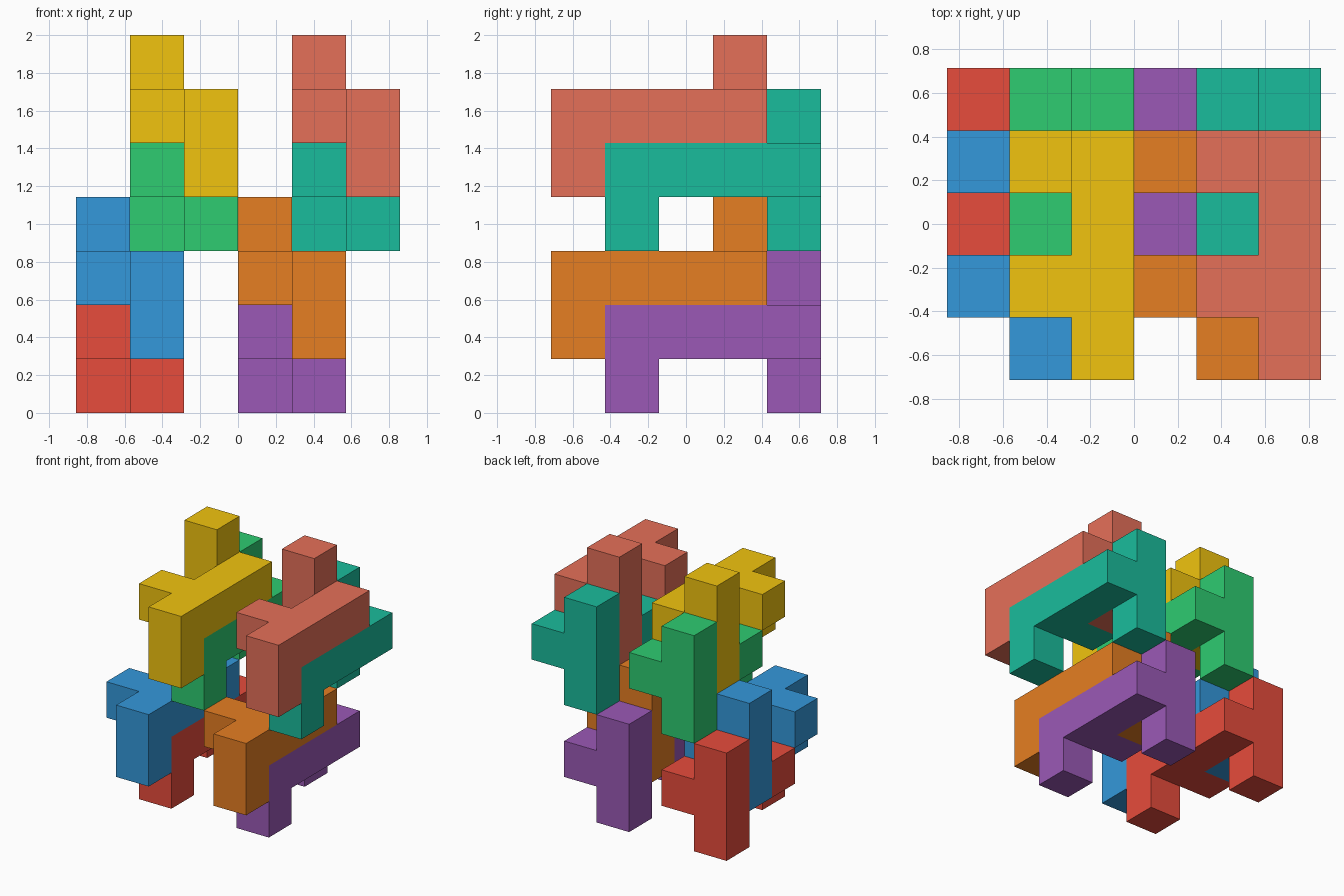
import bpy, bmesh
from mathutils import Vector

if "Cube" in bpy.data.objects:
    bpy.data.objects.remove(bpy.data.objects["Cube"])

U = 2 / 7                                   # edge of one cubic cell
ORIGIN = Vector((-3 * U, -2.5 * U, 0))

# Cells of one interlocking block: long bar, front foot, rear post, side stub
BLOCK = ([(1, j, 1) for j in range(1, 5)] + [(1, 1, 0)]
         + [(0, 4, k) for k in range(3)] + [(0, 2, 1)])


def srgb(hex_code):
    vals = [int(hex_code[i:i + 2], 16) / 255 for i in (0, 2, 4)]
    return [c / 12.92 if c <= 0.04045 else ((c + 0.055) / 1.055) ** 2.4 for c in vals] + [1]


def make_block(name, shift, hex_code):
    bm = bmesh.new()
    cells = set(BLOCK)
    for cell in BLOCK:
        # one face on every side that has no neighbouring cell
        for axis in range(3):
            for side in (0, 1):
                near = list(cell)
                near[axis] += 2 * side - 1
                if tuple(near) in cells:
                    continue
                a, b = (axis + 1) % 3, (axis + 2) % 3
                ring = [(0, 0), (1, 0), (1, 1), (0, 1)]
                verts = []
                for s, t in (ring if side else ring[::-1]):
                    p = Vector(cell) + Vector(shift)
                    p[axis] += side
                    p[a] += s
                    p[b] += t
                    verts.append(bm.verts.new(p * U + ORIGIN))
                bm.faces.new(verts)
    # weld the cells and merge coplanar faces
    bmesh.ops.remove_doubles(bm, verts=bm.verts, dist=1e-4)
    bmesh.ops.dissolve_limit(bm, angle_limit=0.01, verts=bm.verts, edges=bm.edges)
    mesh = bpy.data.meshes.new(name)
    bm.to_mesh(mesh)
    bm.free()
    mat = bpy.data.materials.new(name + "_colour")
    mat.diffuse_color = srgb(hex_code)
    mat.use_nodes = True
    mat.node_tree.nodes["Principled BSDF"].inputs["Base Color"].default_value = mat.diffuse_color
    mesh.materials.append(mat)
    bpy.context.collection.objects.link(bpy.data.objects.new(name, mesh))


# Four nested pairs: the upper block sits one cell forward and one cell up
PAIRS = [("left_bottom", 0, 0, "E74C3C", "3498DB"),
         ("left_top", 1, 3, "2ECC71", "F1C40F"),
         ("right_bottom", 3, 0, "9B59B6", "E67E22"),
         ("right_top", 4, 3, "1ABC9C", "E57059")]
for place, x, z, low, high in PAIRS:
    make_block(place + "_rear_block", (x, 0, z), low)
    make_block(place + "_front_block", (x, -1, z + 1), high)
